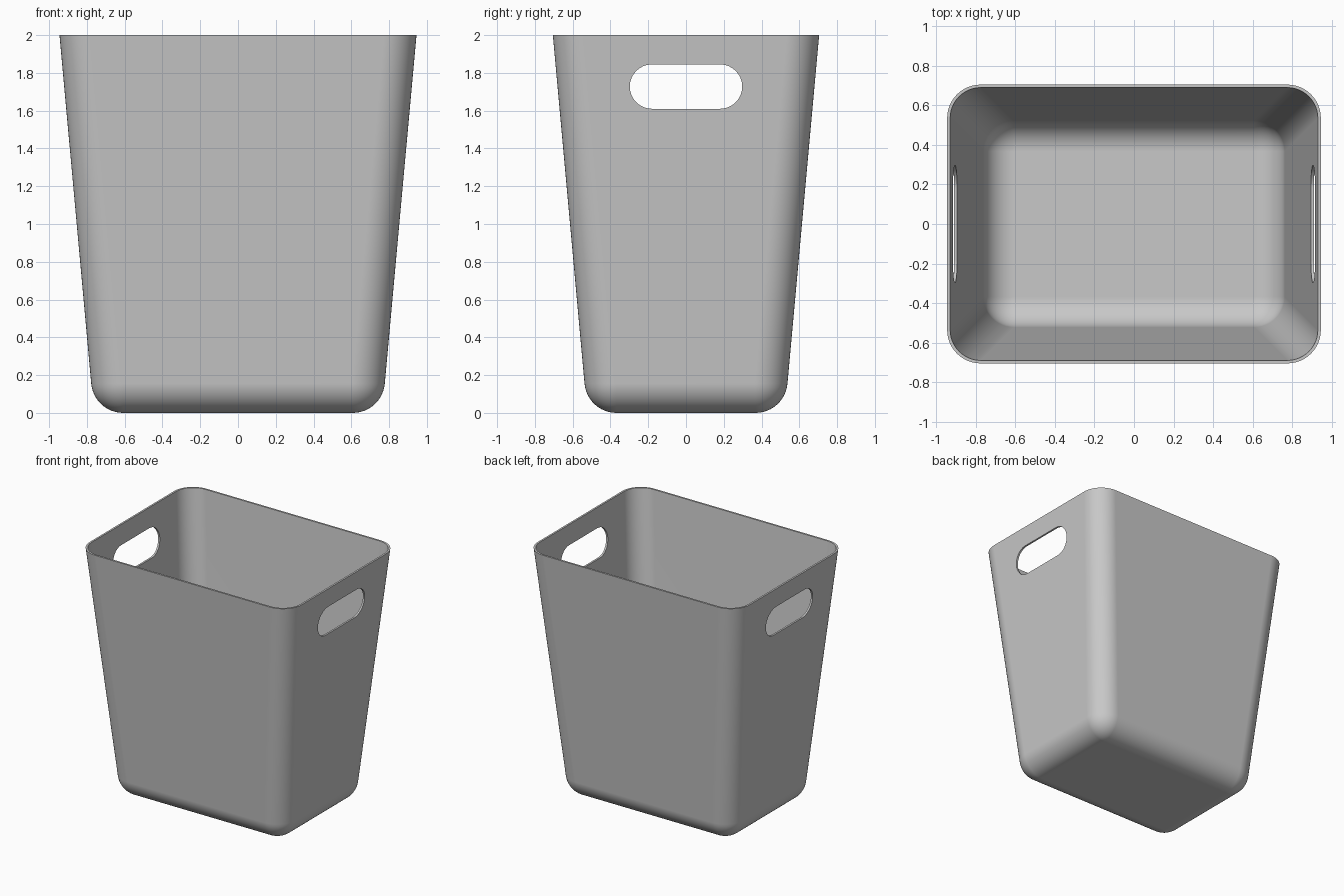
import bpy, bmesh, math

cube = bpy.data.objects.get("Cube")
if cube:
    bpy.data.objects.remove(cube, do_unlink=True)

# Overall dimensions
BASE_X, BASE_Y, HEIGHT = 0.763, 0.523, 2.0   # half sizes of the tapered walls at the floor
TAPER = 0.091                                # outward lean per unit of height
RADIUS, WALL = 0.17, 0.015
LEAN = math.atan(TAPER)
CORNER_STEPS, FILLET_STEPS = 12, 12

grey = bpy.data.materials.new("light grey plastic")
grey.use_nodes = True
grey.diffuse_color = (0.58, 0.58, 0.58, 1)
grey.node_tree.nodes["Principled BSDF"].inputs["Base Color"].default_value = grey.diffuse_color


def add_object(name, bm):
    bmesh.ops.remove_doubles(bm, verts=bm.verts, dist=1e-5)
    bmesh.ops.recalc_face_normals(bm, faces=bm.faces)
    mesh = bpy.data.meshes.new(name)
    bm.to_mesh(mesh)
    bm.free()
    obj = bpy.data.objects.new(name, mesh)
    bpy.context.collection.objects.link(obj)
    return obj


def ring(bm, cx, cy, r, z):
    """Rounded rectangle with corner centres at (+-cx, +-cy)."""
    verts = []
    for q, (sx, sy) in enumerate([(1, 1), (-1, 1), (-1, -1), (1, -1)]):
        for i in range(CORNER_STEPS + 1):
            a = math.pi / 2 * (q + i / CORNER_STEPS)
            verts.append(bm.verts.new((sx * cx + r * math.cos(a), sy * cy + r * math.sin(a), z)))
    return verts


def shell_rings(bm, r):
    """Rings of one skin from floor to rim; r is the floor fillet radius."""
    inset = TAPER * RADIUS - RADIUS / math.cos(LEAN)
    cx, cy = BASE_X + inset, BASE_Y + inset
    rings = []
    for i in range(FILLET_STEPS + 1):
        t = -math.pi / 2 + (math.pi / 2 - LEAN) * i / FILLET_STEPS
        rings.append(ring(bm, cx, cy, r * math.cos(t), RADIUS + r * math.sin(t)))
    rise = HEIGHT - RADIUS + r * math.sin(LEAN)
    grow = TAPER * rise
    rings.append(ring(bm, cx + grow, cy + grow, r * math.cos(LEAN), HEIGHT))
    return rings


# Bin body: outer skin up to the rim, then inner skin back down
bm = bmesh.new()
rings = shell_rings(bm, RADIUS) + shell_rings(bm, RADIUS - WALL)[::-1]
for a, b in zip(rings, rings[1:]):
    for i in range(len(a)):
        j = (i + 1) % len(a)
        bm.faces.new((a[i], a[j], b[j], b[i]))
bm.faces.new(rings[0])
bm.faces.new(rings[-1])
bin_body = add_object("bin_body", bm)
bin_body.data.materials.append(grey)

# Handle slots: one long capsule cutter through both end walls
HALF_H, HALF_Y, SLOT_Z = 0.1175, 0.18, 1.7275
bm = bmesh.new()
outline = []
for side in (1, -1):
    for i in range(17):
        a = -math.pi / 2 + math.pi * i / 16
        outline.append((side * (HALF_Y + HALF_H * math.cos(a)), SLOT_Z + side * HALF_H * math.sin(a)))
face = bm.faces.new([bm.verts.new((-1.2, y, z)) for y, z in outline])
extruded = bmesh.ops.extrude_face_region(bm, geom=[face])["geom"]
bmesh.ops.translate(bm, vec=(2.4, 0, 0),
                    verts=[v for v in extruded if isinstance(v, bmesh.types.BMVert)])
cutter = add_object("handle_cutter", bm)
cutter.hide_render = True

bpy.ops.object.select_all(action='DESELECT')
bpy.context.view_layer.objects.active = bin_body
bin_body.select_set(True)
cut = bin_body.modifiers.new("handle slots", 'BOOLEAN')
cut.operation, cut.solver, cut.object = 'DIFFERENCE', 'EXACT', cutter
bpy.ops.object.modifier_apply(modifier=cut.name)
bpy.data.objects.remove(cutter, do_unlink=True)

# Smooth corners, crisp rim and slot edges, flat walls
bpy.ops.object.shade_smooth_by_angle(angle=math.radians(35))
normals = bin_body.modifiers.new("flat walls", 'WEIGHTED_NORMAL')
normals.keep_sharp = True
